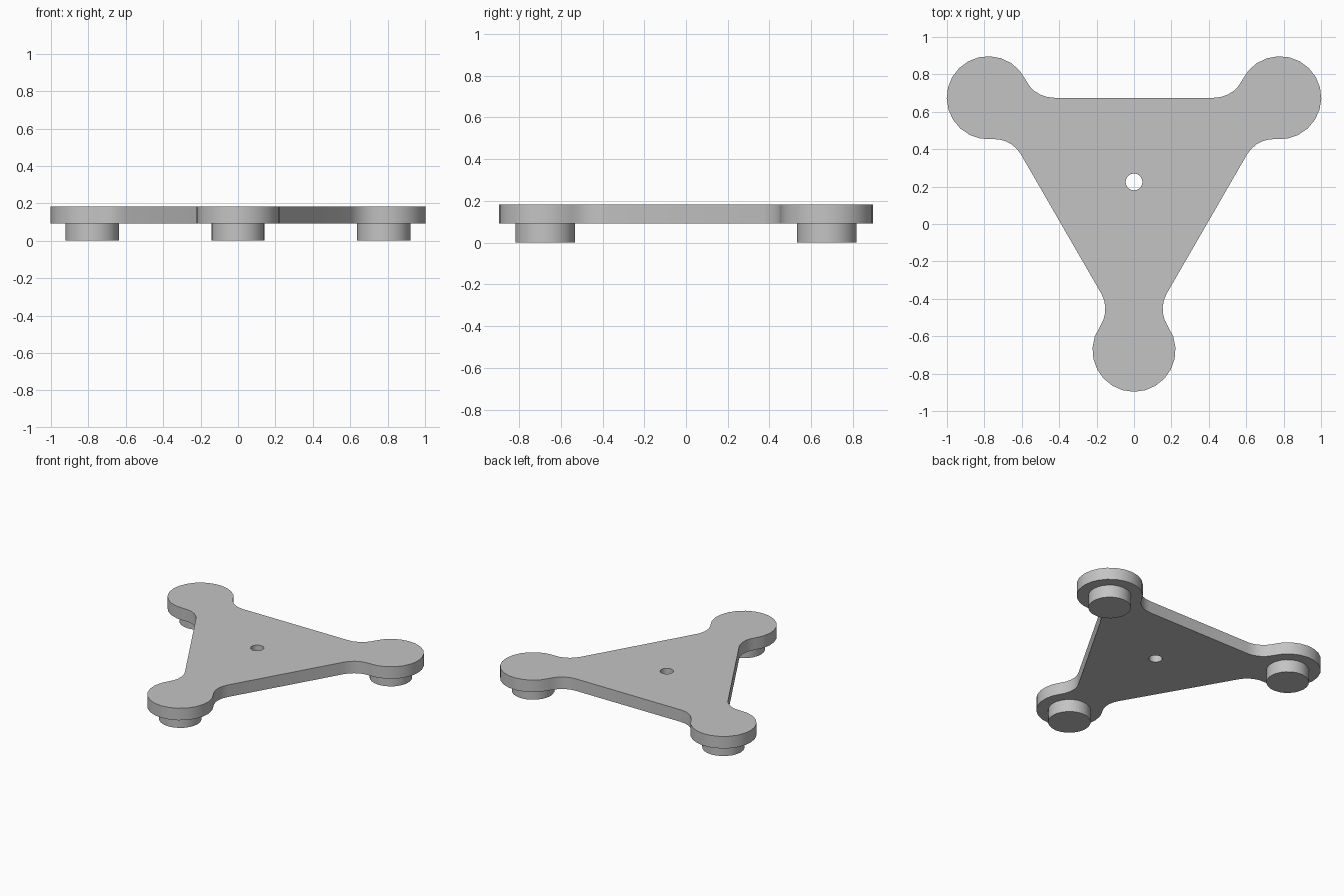
import bpy
import bmesh
from math import asin, cos, hypot, pi, radians, sin, sqrt
from mathutils import Vector

if "Cube" in bpy.data.objects:
    bpy.data.objects.remove(bpy.data.objects["Cube"], do_unlink=True)

CENTRE = Vector((0, 0.225, 0))
ARM = 0.9          # plate centre to lobe centre
LOBE = 0.222       # lobe radius
FILLET = 0.166     # radius of the neck between lobe and edge
FOOT = 0.143
HOLE = 0.045
Z_PLATE, Z_TOP = 0.093, 0.182

grey = bpy.data.materials.new("plain_grey")
grey.use_nodes = True
colour = (0.55, 0.55, 0.55, 1)
grey.diffuse_color = colour
grey.node_tree.nodes["Principled BSDF"].inputs["Base Color"].default_value = colour


def polar(radius, angle):
    return Vector((radius * cos(angle), radius * sin(angle), 0))


def arc(centre, radius, start, end, steps):
    return [centre + polar(radius, start + (end - start) * i / steps)
            for i in range(steps + 1)]


def finish(bm, name):
    bmesh.ops.recalc_face_normals(bm, faces=bm.faces)
    mesh = bpy.data.meshes.new(name)
    bm.to_mesh(mesh)
    bm.free()
    mesh.materials.append(grey)
    obj = bpy.data.objects.new(name, mesh)
    bpy.context.collection.objects.link(obj)
    bpy.ops.object.select_all(action="DESELECT")
    obj.select_set(True)
    bpy.context.view_layer.objects.active = obj
    bpy.ops.object.shade_smooth_by_angle(angle=radians(35))
    return obj


def add_loop(bm, points):
    verts = [bm.verts.new(p) for p in points]
    for i, v in enumerate(verts):
        bm.edges.new((v, verts[(i + 1) % len(verts)]))


def lobe_outline(direction):
    """Neck, round lobe and neck again, running anticlockwise."""
    centre = CENTRE + polar(ARM, direction)
    reach = LOBE + FILLET
    half = radians(150) - asin(FILLET / reach)
    before = arc(centre + polar(reach, direction - half), FILLET,
                 direction - radians(240), direction - half - pi, 5)
    lobe = arc(centre, LOBE, direction - half, direction + half, 16)
    after = arc(centre + polar(reach, direction + half), FILLET,
                direction + half + pi, direction + radians(240), 5)
    return before + lobe[1:-1] + after


# Three-lobed plate with a central hole
directions = {"front": radians(-90), "back_left": radians(30),
              "back_right": radians(150)}
bm = bmesh.new()
add_loop(bm, [p for a in directions.values() for p in lobe_outline(a)])
add_loop(bm, arc(CENTRE, HOLE, 0, 2 * pi, 20)[:-1])
bmesh.ops.triangle_fill(bm, edges=bm.edges[:], use_beauty=True)
bmesh.ops.translate(bm, verts=bm.verts, vec=(0, 0, Z_PLATE))
new = bmesh.ops.extrude_face_region(bm, geom=bm.faces[:], use_keep_orig=True)
bmesh.ops.translate(bm, vec=(0, 0, Z_TOP - Z_PLATE),
                    verts=[g for g in new["geom"] if isinstance(g, bmesh.types.BMVert)])
finish(bm, "plate")

# Round foot under each lobe
for side, direction in directions.items():
    bm = bmesh.new()
    bmesh.ops.create_cone(bm, cap_ends=True, segments=24, radius1=FOOT,
                          radius2=FOOT, depth=Z_PLATE)
    foot = finish(bm, "foot_" + side)
    foot.location = CENTRE + polar(ARM, direction) + Vector((0, 0, Z_PLATE / 2))
